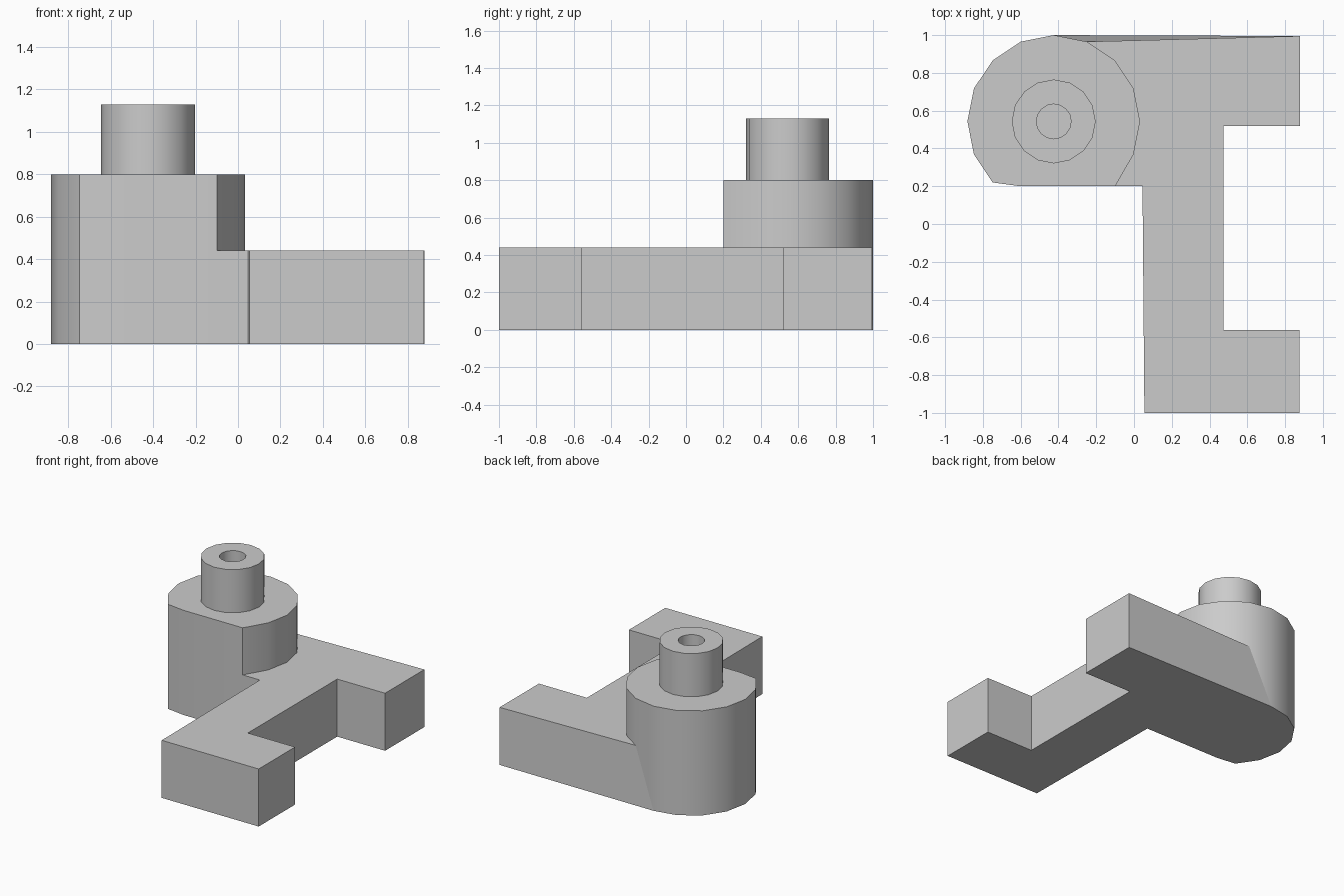
import bpy, bmesh
from math import cos, sin, pi

cube = bpy.data.objects.get("Cube")
if cube:
    bpy.data.objects.remove(cube)

GREY = (0.6, 0.6, 0.6, 1)
mat = bpy.data.materials.new("plain grey")
mat.use_nodes = True
mat.diffuse_color = GREY
mat.node_tree.nodes["Principled BSDF"].inputs["Base Color"].default_value = GREY

CX, CY, SIDES = -0.425, 0.543, 16
BASE_TOP, BOSS_TOP, PEG_TOP = 0.44, 0.8, 1.13


def circle(r):
    return [(CX + r * cos(2 * pi * i / SIDES), CY + r * sin(2 * pi * i / SIDES))
            for i in range(SIDES)]


def loft(name, rings, cap_start=True):
    """Skin a stack of (outline, height) rings and close its ends."""
    bm = bmesh.new()
    loops = [[bm.verts.new((x, y, z)) for x, y in pts] for pts, z in rings]
    for a, b in zip(loops, loops[1:]):
        n = len(a)
        for i in range(n):
            j = (i + 1) % n
            bm.faces.new((a[i], a[j], b[j], b[i]))
    if cap_start:
        bm.faces.new(loops[0][::-1])
    bm.faces.new(loops[-1])
    bmesh.ops.remove_doubles(bm, verts=bm.verts, dist=1e-5)
    bmesh.ops.recalc_face_normals(bm, faces=bm.faces)
    mesh = bpy.data.meshes.new(name)
    bm.to_mesh(mesh)
    bm.free()
    obj = bpy.data.objects.new(name, mesh)
    bpy.context.collection.objects.link(obj)
    mesh.materials.append(mat)
    bpy.ops.object.select_all(action='DESELECT')
    obj.select_set(True)
    bpy.context.view_layer.objects.active = obj
    bpy.ops.object.shade_smooth_by_angle(angle=pi / 6)
    return obj


# Round boss with its front trimmed flat
arc = circle(0.457)
FRONT = 0.2
boss = arc[:11] + [(-0.6, FRONT), (-0.1, FRONT), arc[15]]
loft("boss", [(boss, 0), (boss, BASE_TOP), (boss, BOSS_TOP)])

# Bracket base: spine with two feet, fitted against the boss
feet = [(-0.1, FRONT), (0.045, FRONT), (0.055, -1), (0.875, -1), (0.875, -0.56),
        (0.475, -0.56), (0.475, 0.52), (0.88, 0.52), (0.88, 0.995)]
contact = arc[3::-1] + [arc[15]]
# The rear wall leans in along the boss as it rises
loft("base", [(feet + [arc[4]] + contact, 0),
              (feet + [arc[3]] + contact, BASE_TOP)])

# Peg with a blind bore
outer, bore = circle(0.222), circle(0.092)
loft("peg", [(outer, BOSS_TOP), (outer, PEG_TOP), (bore, PEG_TOP),
             (bore, BOSS_TOP + 0.002)], cap_start=False)
